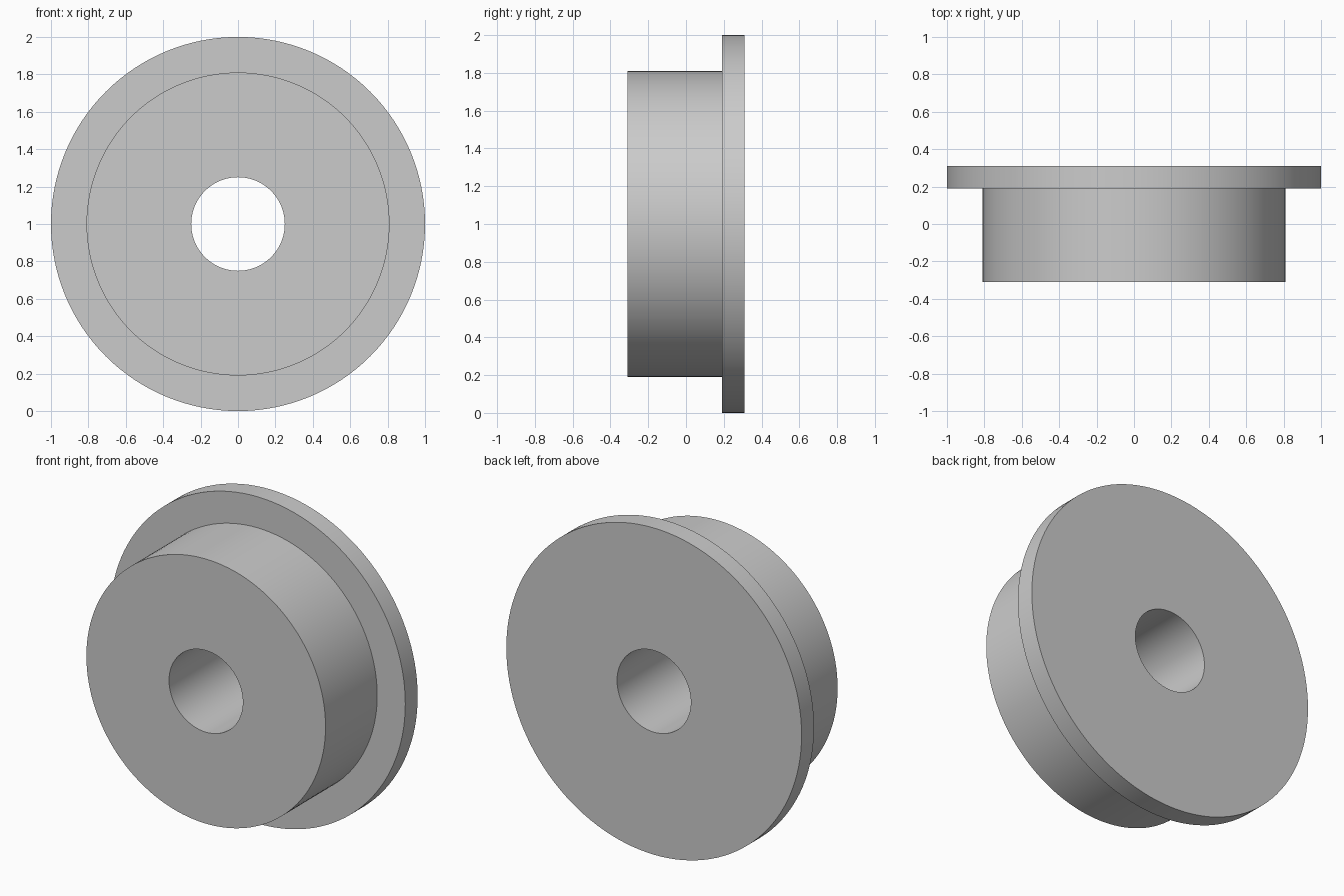
import bpy
import bmesh
import math
from mathutils import Vector

cube = bpy.data.objects.get("Cube")
if cube:
    bpy.data.objects.remove(cube, do_unlink=True)

SEGMENTS = 128
BORE, TREAD, FLANGE = 0.25, 0.81, 1.0      # radii
FRONT, STEP, BACK = -0.31, 0.19, 0.31      # positions along the axle

# Plain grey material
grey = bpy.data.materials.new("plain grey")
grey.use_nodes = True
colour = (0.6, 0.6, 0.6, 1)
grey.diffuse_color = colour
grey.node_tree.nodes["Principled BSDF"].inputs["Base Color"].default_value = colour

# Closed cross-section of the flanged wheel, as (radius, y)
profile = [(BORE, FRONT), (TREAD, FRONT), (TREAD, STEP),
           (FLANGE, STEP), (FLANGE, BACK), (BORE, BACK)]

# Turn the cross-section around the axle
bm = bmesh.new()
verts = [bm.verts.new((r, y, 0)) for r, y in profile]
edges = [bm.edges.new((v, verts[(i + 1) % len(verts)])) for i, v in enumerate(verts)]
bmesh.ops.spin(bm, geom=verts + edges, cent=Vector(), axis=(0, 1, 0),
               angle=math.tau, steps=SEGMENTS, use_merge=True)
bmesh.ops.remove_doubles(bm, verts=bm.verts, dist=0.0001)
bmesh.ops.recalc_face_normals(bm, faces=bm.faces)
mesh = bpy.data.meshes.new("flanged_wheel")
bm.to_mesh(mesh)
bm.free()
mesh.materials.append(grey)

wheel = bpy.data.objects.new("flanged_wheel", mesh)
wheel.location.z = FLANGE
bpy.context.collection.objects.link(wheel)

# Smooth round walls with crisp rims
bpy.ops.object.select_all(action="DESELECT")
wheel.select_set(True)
bpy.context.view_layer.objects.active = wheel
bpy.ops.object.shade_smooth_by_angle(angle=math.radians(30))
